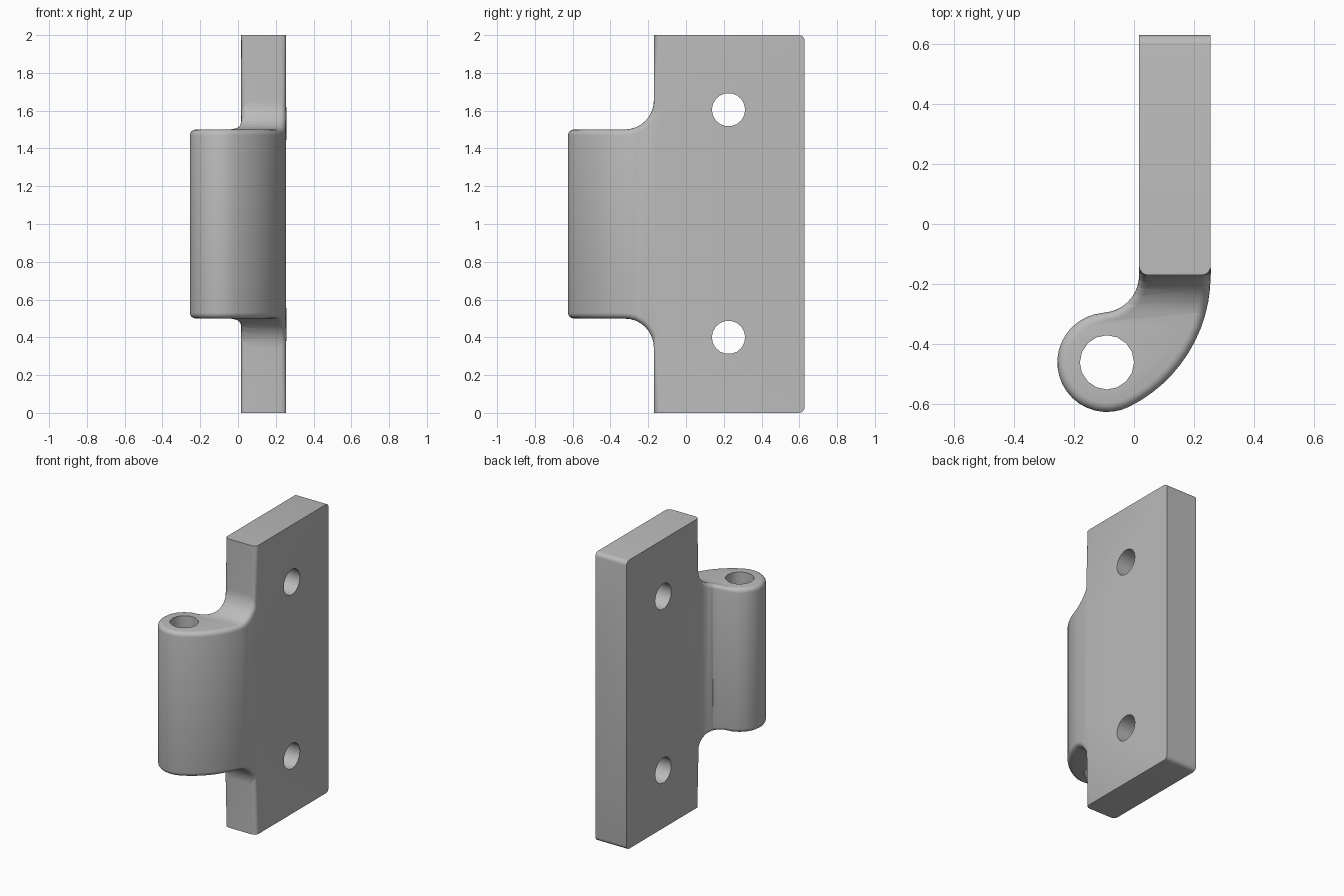
import bpy, bmesh, math
from mathutils import Vector

if "Cube" in bpy.data.objects:
    bpy.data.objects.remove(bpy.data.objects["Cube"])


def arc(cx, cy, r, a0, a1, n):
    """Points on an arc, angles in degrees."""
    return [(cx + r * math.cos(math.radians(a0 + (a1 - a0) * i / n)),
             cy + r * math.sin(math.radians(a0 + (a1 - a0) * i / n))) for i in range(n + 1)]


def prism(name, outline, to3d, lo, hi):
    """Extrude a closed 2D outline between two depths."""
    bm = bmesh.new()
    bottom = [bm.verts.new(to3d(a, b, lo)) for a, b in outline]
    face = bm.faces.new(bottom)
    ext = bmesh.ops.extrude_face_region(bm, geom=[face])
    shift = Vector(to3d(0, 0, hi)) - Vector(to3d(0, 0, lo))
    bmesh.ops.translate(bm, vec=shift,
                        verts=[v for v in ext["geom"] if isinstance(v, bmesh.types.BMVert)])
    bmesh.ops.recalc_face_normals(bm, faces=bm.faces)
    mesh = bpy.data.meshes.new(name)
    bm.to_mesh(mesh)
    bm.free()
    ob = bpy.data.objects.new(name, mesh)
    bpy.context.collection.objects.link(ob)
    return ob


def cut(ob, tool, operation):
    """Apply a boolean and discard the tool."""
    bpy.context.view_layer.objects.active = ob
    m = ob.modifiers.new("cut", "BOOLEAN")
    m.object, m.operation, m.solver = tool, operation, "EXACT"
    bpy.ops.object.modifier_apply(modifier=m.name)
    bpy.data.objects.remove(tool)


X0, X1, Y0, Y1 = 0.017, 0.255, -0.17, 0.628   # plate limits
PX, PY, PR = -0.09, -0.46, 0.165              # knuckle centre and radius

# Plan outline: plate, curved web and knuckle
plan = [(X1, Y1), (X0, Y1)]
plan += arc(X0 - 0.125, Y0, 0.125, 0, -85, 9)
plan += arc(PX, PY, PR, 95, 296.4, 20)
plan += arc(-0.234, Y0, 0.489, -63.6, 0, 12)[1:]
hinge = prism("hinge_leaf", plan, lambda a, b, d: (a, b, d), -0.1, 2.1)

# Side outline: full height plate, notched down to the knuckle with fillets
half = [(Y0, 2.0)] + arc(Y0 - 0.155, 1.655, 0.155, 0, -90, 8) + [(-0.8, 1.5)]
side = half + [(y, 2 - z) for y, z in reversed(half)]
side += arc(Y1 - 0.03, 0.03, 0.03, -90, 0, 4) + arc(Y1 - 0.03, 1.97, 0.03, 0, 90, 4)
cut(hinge, prism("side_tool", side, lambda a, b, d: (d, a, b), -0.6, 0.6), "INTERSECT")

# Round the rim of the knuckle, web and notch
bm = bmesh.new()
bm.from_mesh(hinge.data)
bmesh.ops.remove_doubles(bm, verts=bm.verts, dist=0.006)
bmesh.ops.dissolve_degenerate(bm, edges=bm.edges, dist=0.001)
rim = [e for e in bm.edges if len(e.link_faces) == 2
       and e.calc_face_angle(0) > math.radians(50)
       and max(v.co.y for v in e.verts) < Y0 + 0.01
       and not all(abs(abs(v.co.z - 1) - 1) < 0.01 for v in e.verts)]
bmesh.ops.bevel(bm, geom=rim, offset=0.03, segments=4, profile=0.5,
                affect="EDGES", clamp_overlap=False)
bmesh.ops.recalc_face_normals(bm, faces=bm.faces)
bm.to_mesh(hinge.data)
bm.free()

# Pin hole and two screw holes
cut(hinge, prism("pin_tool", arc(PX, PY, 0.09, 0, 337.5, 15),
                 lambda a, b, d: (a, b, d), 0.2, 1.8), "DIFFERENCE")
for z in (0.4, 1.605):
    cut(hinge, prism("screw_tool", arc(0.225, z, 0.088, 0, 340, 17),
                     lambda a, b, d: (d, a, b), -0.2, 0.6), "DIFFERENCE")

# Grey metal finish
grey = bpy.data.materials.new("grey_metal")
grey.diffuse_color = (0.5, 0.5, 0.5, 1)
grey.use_nodes = True
grey.node_tree.nodes["Principled BSDF"].inputs["Base Color"].default_value = grey.diffuse_color
hinge.data.materials.clear()
hinge.data.materials.append(grey)
for p in hinge.data.polygons:
    p.material_index = 0
bpy.context.view_layer.objects.active = hinge
hinge.select_set(True)
bpy.ops.object.shade_smooth_by_angle(angle=math.radians(35))
